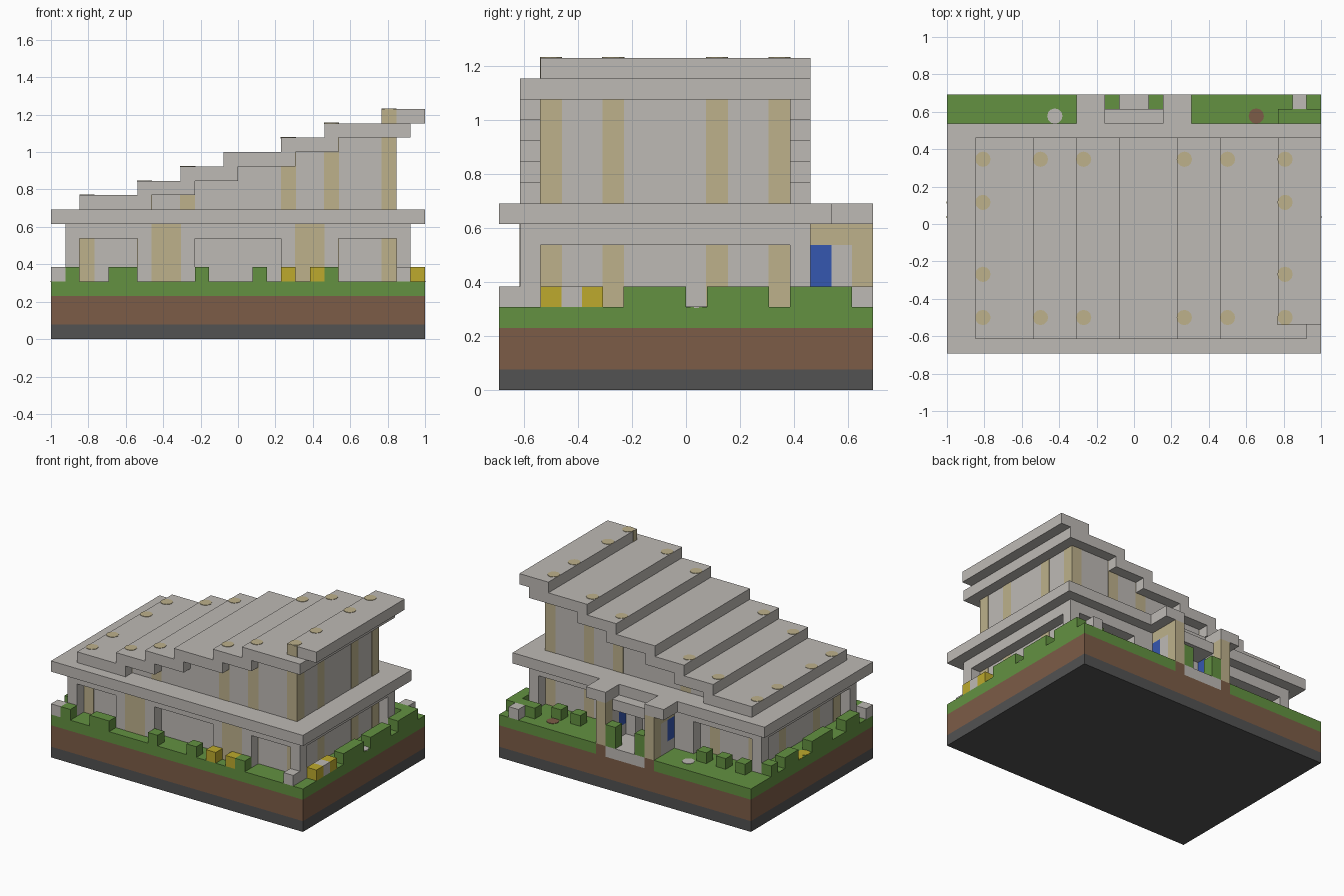
import bpy, bmesh
from mathutils import Matrix, Vector

if "Cube" in bpy.data.objects:
    bpy.data.objects.remove(bpy.data.objects["Cube"])

U = 1 / 13  # one block


def material(name, rgb):
    m = bpy.data.materials.new(name)
    m.use_nodes = True
    m.diffuse_color = (*rgb, 1)
    m.node_tree.nodes["Principled BSDF"].inputs["Base Color"].default_value = (*rgb, 1)
    return m


STONE = material("pale stone", (0.515, 0.491, 0.462))
TIMBER = material("tan timber", (0.51, 0.44, 0.26))
GRASS = material("leaf green", (0.125, 0.283, 0.053))
EARTH = material("brown earth", (0.202, 0.107, 0.063))
ROCK = material("dark rock", (0.084, 0.084, 0.084))
YELLOW = material("yellow flower", (0.508, 0.402, 0.026))
GLASS = material("blue glass", (0.036, 0.095, 0.434))


def finish(name, bm, mat):
    mesh = bpy.data.meshes.new(name)
    bm.to_mesh(mesh)
    bm.free()
    mesh.materials.append(mat)
    ob = bpy.data.objects.new(name, mesh)
    bpy.context.scene.collection.objects.link(ob)
    return ob


def place(i, j, k):
    return Vector(((i - 13) * U, (j - 9) * U, k * U))


def blocks(name, mat, boxes, grow=0.0):
    """Boxes given as block ranges: i0, i1, j0, j1, k0, k1."""
    bm = bmesh.new()
    for i0, i1, j0, j1, k0, k1 in boxes:
        lo, hi = place(i0, j0, k0), place(i1, j1, k1)
        size = hi - lo + Vector((grow, grow, 0)) * 2
        bmesh.ops.create_cube(bm, size=1, matrix=Matrix.Translation((lo + hi) / 2)
                              @ Matrix.Diagonal((*size, 1)))
    return finish(name, bm, mat)


def discs(name, mat, cells):
    """Thin round plates lying on top of single blocks."""
    bm = bmesh.new()
    for i, j, k in cells:
        bmesh.ops.create_cone(bm, cap_ends=True, segments=12, radius1=0.041, radius2=0.041,
                              depth=0.006, matrix=Matrix.Translation(place(i + .5, j + .5, k)))
    return finish(name, bm, mat)


def cubes(cells):
    return [(i, i + 1, j, j + 1, 4, 5) for i, j in cells]


# Ground layers, with a gap for the entrance path at the back
blocks("bedrock", ROCK, [(0, 26, 0, 18, 0, 1)])
blocks("soil", EARTH, [(0, 26, 0, 18, 1, 3), (10, 11, 15, 18, 3, 4), (15, 16, 15, 18, 3, 4)])
blocks("lawn", GRASS, [(0, 10, 0, 18, 3, 4), (16, 26, 0, 18, 3, 4), (10, 16, 0, 15, 3, 4)])
blocks("entrance_path", STONE, [(11, 15, 15, 18, 3, 4)])

# Ground floor: core with framed recessed bays
blocks("lower_wall", STONE, [(2, 24, 2, 14, 4, 8)])
frame = [(1, 25, 1, 2, 7, 8), (1, 25, 14, 15, 7, 8),
         (1, 2, 2, 14, 7, 8), (24, 25, 2, 14, 7, 8)]
frame += [(i, i + 1, j, j + 1, 4, 7) for i in (1, 24) for j in (1, 14)]
frame += [(i, i + 1, 1, 2, 4, 7) for i in (6, 9, 16, 19)]
frame += [(8, 12, 14, 15, 4, 7), (14, 18, 14, 15, 4, 7)]
blocks("bay_frame", STONE, frame)
blocks("front_pier", TIMBER, [(7, 9, 1, 2, 4, 8), (17, 19, 1, 2, 4, 8)], 0.002)

# Flat lower roof with porch arms
blocks("lower_roof", STONE, [(0, 26, 0, 16, 8, 9)])
blocks("porch_roof", STONE, [(9, 11, 16, 18, 8, 9), (15, 17, 16, 18, 8, 9),
                             (11, 15, 15, 17, 7, 8)])

# Porch side walls: window, stone pier, timber column and beam
sides = (10, 15)
blocks("porch_window", GLASS, [(i, i + 1, 15, 16, 5, 7) for i in sides])
blocks("porch_wall", STONE, [(i, i + 1, 16, 17, 4, 7) for i in sides]
       + [(i, i + 1, 15, 16, 4, 5) for i in sides])
blocks("porch_column", TIMBER, [(i, i + 1, 17, 18, 4, 7) for i in sides])
blocks("porch_beam", TIMBER, [(i, i + 1, 15, 18, 7, 8) for i in sides])

# Stepped upper roof: start, end and level of each slab
steps = [(2, 7, 9), (6, 10, 10), (9, 13, 11), (12, 17, 12), (16, 20, 13), (19, 25, 14)]
blocks("stepped_roof", STONE, [(a, b, 1, 15, k, k + 1) for a, b, k in steps])
blocks("top_roof", STONE, [(23, 26, 2, 15, 15, 16)])
blocks("upper_wall", STONE, [(a, min(c, 24), 2, 14, 9, k)
                             for (a, b, k), c in zip(steps[1:], (9, 12, 16, 19, 24))])

# Timber posts in the walls and their round ends on the roofs
post_top = {2: 9, 6: 10, 9: 11, 16: 13, 19: 14, 23: 15}
posts = [(i, j) for i in post_top for j in (2, 13)] + [(i, j) for i in (2, 23) for j in (5, 10)]
blocks("wall_post", TIMBER, [(i, i + 1, j, j + 1, 4, min(post_top[i], 14))
                             for i, j in posts], 0.002)
discs("post_end", TIMBER, [(i, j, post_top[i] + 1) for i, j in posts])
blocks("roof_corner_post", TIMBER, [(23, 24, 2, 2.5, 15, 16)], 0.002)

# Hedges and bushes around the house
front = [(1, 0), (4, 0), (5, 0), (10, 0), (14, 0), (19, 0)]
right = [(25, j) for j in (6, 7, 8, 10, 11, 12, 14, 15)] + [(i, 16) for i in (23, 24, 25)]
left = [(0, j) for j in (2, 3, 6, 7, 8, 11, 12, 14)]
back = [(i, 15) for i in (2, 4, 6, 19, 21)]
blocks("bush", GRASS, cubes(front + right + left + back))
blocks("porch_shrub", GRASS, [(11, 12, 17, 18, 4, 6), (14, 15, 17, 18, 4, 6)])

# Flowers and loose stones
blocks("flower", YELLOW, cubes([(16, 0), (18, 0), (25, 2), (25, 4)]))
blocks("garden_stone", STONE, cubes([(0, 0), (24, 0), (25, 3), (24, 17)]))
discs("flat_stone", STONE, [(7, 16, 4), (25, 9, 4)])
discs("fallen_flower", YELLOW, [(0, 9, 4), (0, 10, 4)])
discs("bare_soil", EARTH, [(21, 16, 4)])
